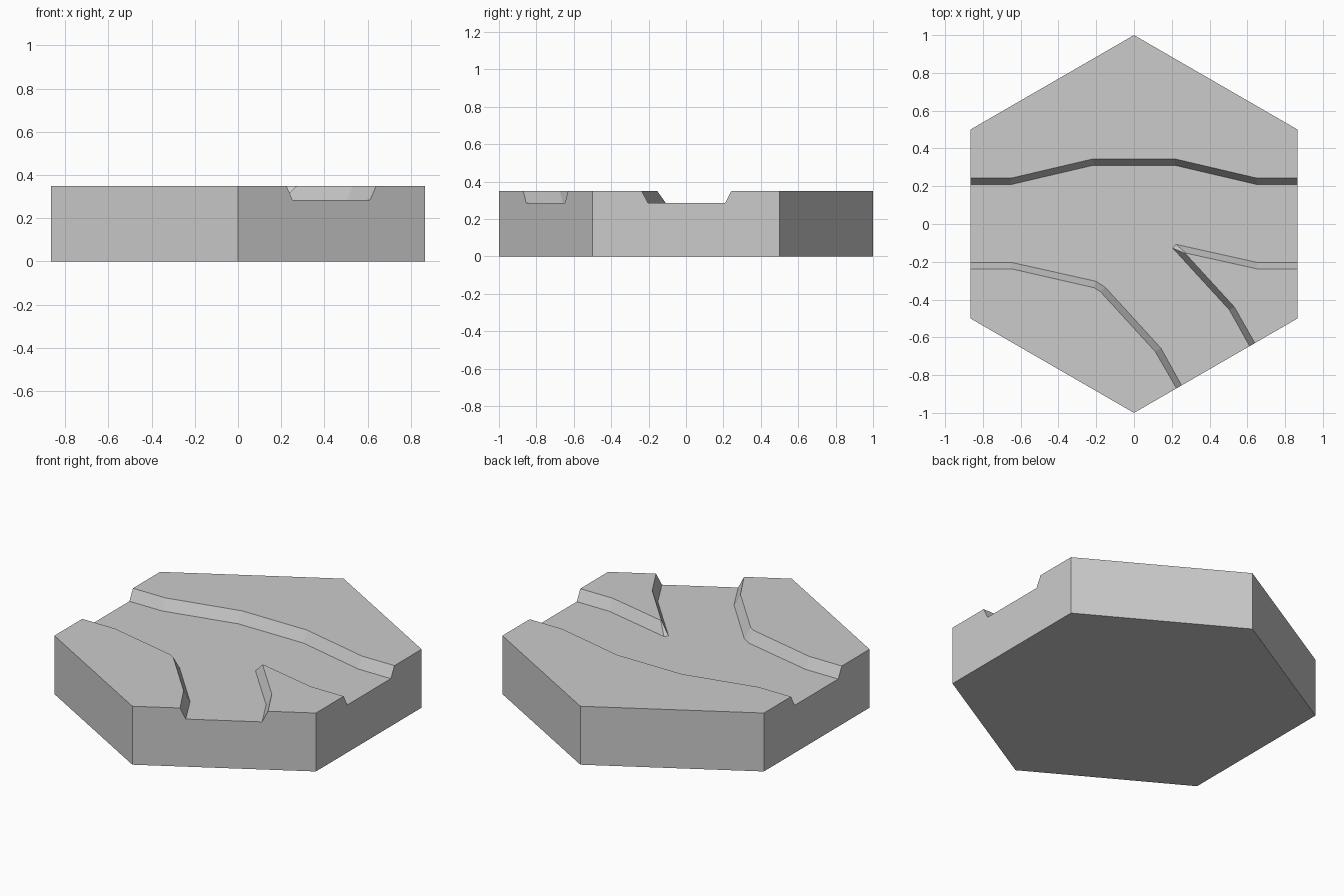
import bpy, bmesh, math

if "Cube" in bpy.data.objects:
    bpy.data.objects.remove(bpy.data.objects["Cube"])

R = math.sqrt(3) / 2
TOP, BED = 0.35, 0.285


def rim(x):
    # y of the south-east hexagon edge
    return -1 + x / math.sqrt(3)


# Bank lines: crest (upper edge) and foot (river bed edge), paired point by point
half = [(0, 0.345), (0.215, 0.345), (0.65, 0.243), (R, 0.243)]
north_crest = [(-x, y) for x, y in reversed(half[1:])] + half[1:]
north_foot = [(x, y - 0.034) for x, y in north_crest]
west_crest = [(-R, -0.237), (-0.65, -0.237), (-0.213, -0.337), (-0.178, -0.358),
              (0.112, -0.675), (0.225, rim(0.225))]
west_foot = [(-R, -0.203), (-0.65, -0.203), (-0.203, -0.303), (-0.152, -0.335),
             (0.143, -0.658), (0.252, rim(0.252))]
east_crest = [(0.64, rim(0.64)), (0.532, -0.44), (0.272, -0.156), (0.275, -0.154),
              (0.65, -0.237), (R, -0.237)]
east_foot = [(0.612, rim(0.612)), (0.505, -0.455), (0.205, -0.128), (0.222, -0.108),
             (0.65, -0.203), (R, -0.203)]

bm = bmesh.new()
cache = {}


def vert(p, z):
    key = (round(p[0], 4), round(p[1], 4), z)
    if key not in cache:
        cache[key] = bm.verts.new((p[0], p[1], z))
    return cache[key]


def face(*points):
    bm.faces.new([vert(p, z) for p, z in points])


def flat(points, z):
    face(*[(p, z) for p in points])


# Hexagon corners, starting at the south tip and going anticlockwise
S, SE, NE, N, NW, SW = [(math.sin(a) , -math.cos(a)) for a in
                        [math.radians(60 * i) for i in range(6)]]

# Underside, three raised lands and the forked river bed
flat([S, SW, NW, N, NE, SE], 0)
flat(north_crest + [NE, N, NW], TOP)
flat(west_crest + [S, SW], TOP)
flat(east_crest + [SE], TOP)
flat(west_foot + east_foot + north_foot[::-1], BED)

# Sloping banks
for crest, foot in ((north_crest, north_foot), (west_crest, west_foot), (east_crest, east_foot)):
    for i in range(len(crest) - 1):
        face((crest[i], TOP), (crest[i + 1], TOP), (foot[i + 1], BED), (foot[i], BED))

# Plain outer walls
for a, b in ((NE, N), (N, NW), (SW, S)):
    face((a, 0), (b, 0), (b, TOP), (a, TOP))

# Outer walls notched where the river leaves the tile
for a, b, ca, fa, fb, cb in (
        (S, SE, west_crest[-1], west_foot[-1], east_foot[0], east_crest[0]),
        (SE, NE, east_crest[-1], east_foot[-1], north_foot[-1], north_crest[-1]),
        (NW, SW, north_crest[0], north_foot[0], west_foot[0], west_crest[0])):
    face((a, 0), (b, 0), (b, TOP), (cb, TOP), (fb, BED), (fa, BED), (ca, TOP), (a, TOP))

bmesh.ops.recalc_face_normals(bm, faces=bm.faces)
mesh = bpy.data.meshes.new("river_fork_tile")
bm.to_mesh(mesh)
bm.free()
tile = bpy.data.objects.new("river_fork_tile", mesh)
bpy.context.collection.objects.link(tile)
